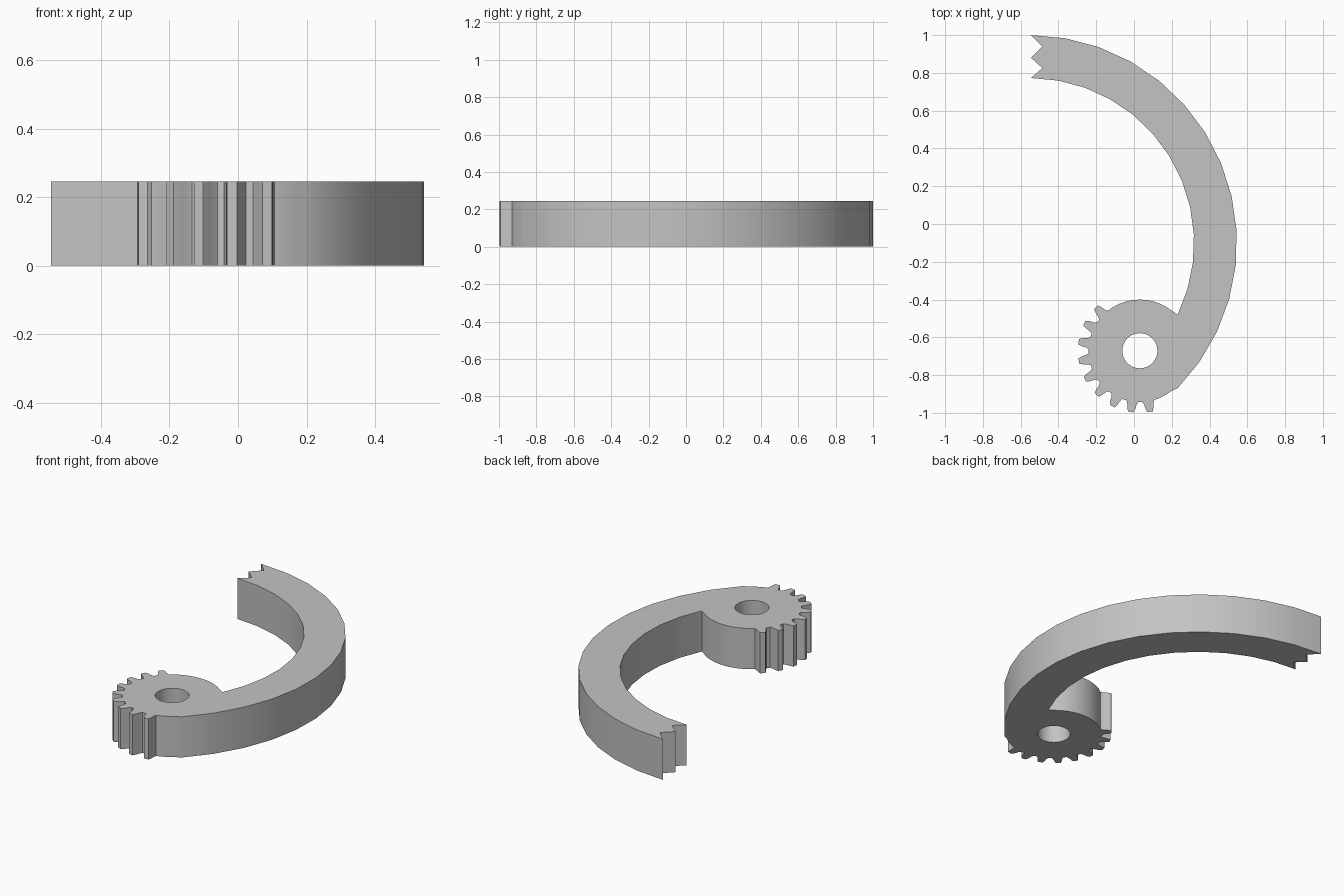
import bpy
import bmesh
from math import radians, cos, sin

cube = bpy.data.objects.get("Cube")
if cube:
    bpy.data.objects.remove(cube, do_unlink=True)

HEIGHT = 0.245
ARM = (-0.555, -0.10)      # centre of the curved arm
HUB = (0.031, -0.671)      # centre of the gear hub
ROOT, TIP = 0.271, 0.328


def polar(centre, radius, angle):
    a = radians(angle)
    return (centre[0] + radius * cos(a), centre[1] + radius * sin(a))


def arc(centre, radius, start, end, steps):
    return [polar(centre, radius, start + (end - start) * i / steps)
            for i in range(steps + 1)]


def tooth(angle):
    # root, rounded flank, narrow tip, and back down, going clockwise
    side = [(ROOT, 6.8), (0.288, 4.9), (0.308, 4.0), (TIP, 2.5)]
    return ([polar(HUB, r, angle + a) for r, a in side]
            + [polar(HUB, r, angle - a) for r, a in reversed(side)])


# Outline: outer arm edge, toothed hub, inner arm edge, notched end
outline = arc(ARM, 1.1, 89.5, -44.4, 14)
outline += arc(HUB, ROOT, -52, -68, 2)
for i in range(9):
    outline += tooth(279.5 - 18 * i)
outline += arc(HUB, ROOT, 122, 52, 9)
outline += arc(ARM, 0.873, -25.8, 89.4, 12)
outline += [(-0.485, 0.825), (-0.545, 0.88), (-0.485, 0.94)]
bore = arc(HUB, 0.093, 0, 350, 35)

# Fill the flat profile around the bore and extrude it
bm = bmesh.new()
edges = []
for loop in (outline, bore):
    verts = [bm.verts.new((x, y, 0)) for x, y in loop]
    edges += [bm.edges.new((v, verts[i - 1])) for i, v in enumerate(verts)]
bmesh.ops.triangle_fill(bm, use_beauty=True, use_dissolve=False, edges=edges)
result = bmesh.ops.extrude_face_region(bm, geom=bm.faces[:], use_keep_orig=True)
top = [g for g in result["geom"] if isinstance(g, bmesh.types.BMVert)]
bmesh.ops.translate(bm, verts=top, vec=(0, 0, HEIGHT))
bmesh.ops.recalc_face_normals(bm, faces=bm.faces[:])
mesh = bpy.data.meshes.new("geared_arm")
bm.to_mesh(mesh)
bm.free()

# Plain grey material
grey = bpy.data.materials.new("light_grey")
grey.use_nodes = True
colour = (0.55, 0.55, 0.55, 1)
grey.diffuse_color = colour
grey.node_tree.nodes["Principled BSDF"].inputs["Base Color"].default_value = colour
mesh.materials.append(grey)

geared_arm = bpy.data.objects.new("geared_arm", mesh)
bpy.context.collection.objects.link(geared_arm)
bpy.ops.object.select_all(action='DESELECT')
geared_arm.select_set(True)
bpy.context.view_layer.objects.active = geared_arm
bpy.ops.object.shade_smooth_by_angle(angle=radians(30))
